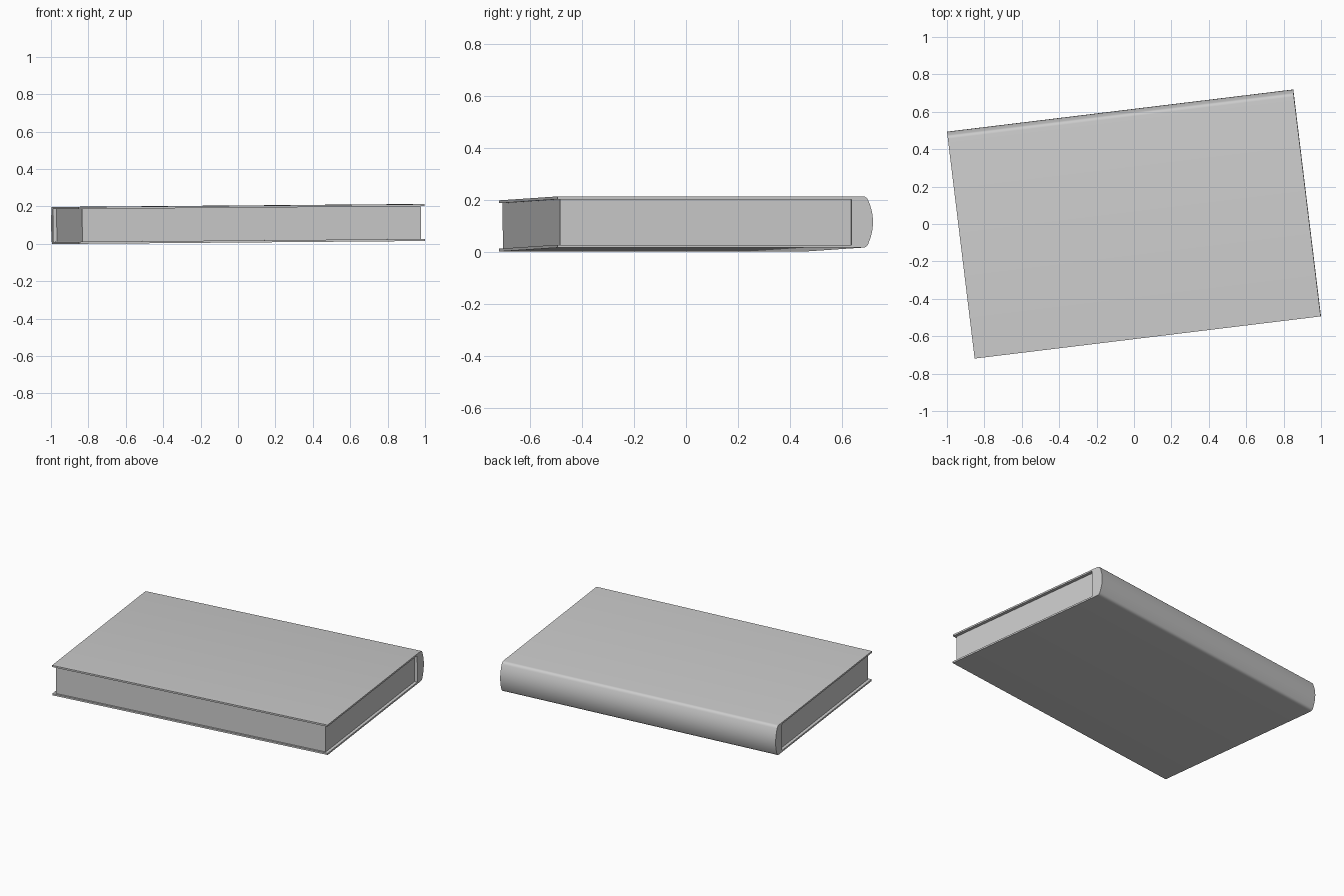
import bpy, bmesh, math

if "Cube" in bpy.data.objects:
    bpy.data.objects.remove(bpy.data.objects["Cube"])

HALF_L, HALF_W, HALF_T = 0.932, 0.611, 0.0985   # half length, width, thickness
BOARD = 0.011                                    # cover board thickness
SPINE_IN = 0.528                                 # inner face of the solid spine
TURN, TILT = math.radians(6.95), -0.0081         # the book lies slightly askew


def extrude_profile(name, profile, half_length):
    """Extrude a closed (y, z) profile along x and lay it in the book's pose."""
    bm = bmesh.new()
    face = bm.faces.new([bm.verts.new((-half_length, y, z)) for y, z in profile])
    geom = bmesh.ops.extrude_face_region(bm, geom=[face])["geom"]
    verts = [g for g in geom if isinstance(g, bmesh.types.BMVert)]
    bmesh.ops.translate(bm, verts=verts, vec=(2 * half_length, 0, 0))
    bmesh.ops.recalc_face_normals(bm, faces=bm.faces)
    mesh = bpy.data.meshes.new(name)
    bm.to_mesh(mesh)
    bm.free()
    ob = bpy.data.objects.new(name, mesh)
    bpy.context.collection.objects.link(ob)
    ob.rotation_euler = (0, TILT, TURN)
    ob.location.z = HALF_T + HALF_L * math.sin(-TILT)
    bpy.ops.object.select_all(action='DESELECT')
    ob.select_set(True)
    bpy.context.view_layer.objects.active = ob
    bpy.ops.object.shade_smooth_by_angle(angle=math.radians(35))
    return ob


# Rounded spine: shoulder fillet, then a shallow arc to the middle
arc = []
for i in range(5):
    a = math.radians(90 - 75 * i / 4)
    arc.append((0.572 + 0.022 * math.cos(a), HALF_T - 0.022 + 0.022 * math.sin(a)))
z0 = arc[-1][1]
for i in range(1, 6):
    z = z0 * (1 - i / 5)
    arc.append((HALF_W - (HALF_W - arc[4][0]) * (z / z0) ** 2, z))

# Hard cover: two boards joined by the solid spine
inner = HALF_T - BOARD
upper = [(SPINE_IN, inner), (-HALF_W, inner), (-HALF_W, HALF_T)] + arc
lower = [(y, -z) for y, z in reversed(upper[:-1])]
extrude_profile("cover", upper + lower, HALF_L)

# Page block, set back from the cover edges
front, back = -HALF_W + 0.012, SPINE_IN + 0.002
extrude_profile("page_block", [(front, -inner), (back, -inner), (back, inner), (front, inner)],
                HALF_L - 0.02)
